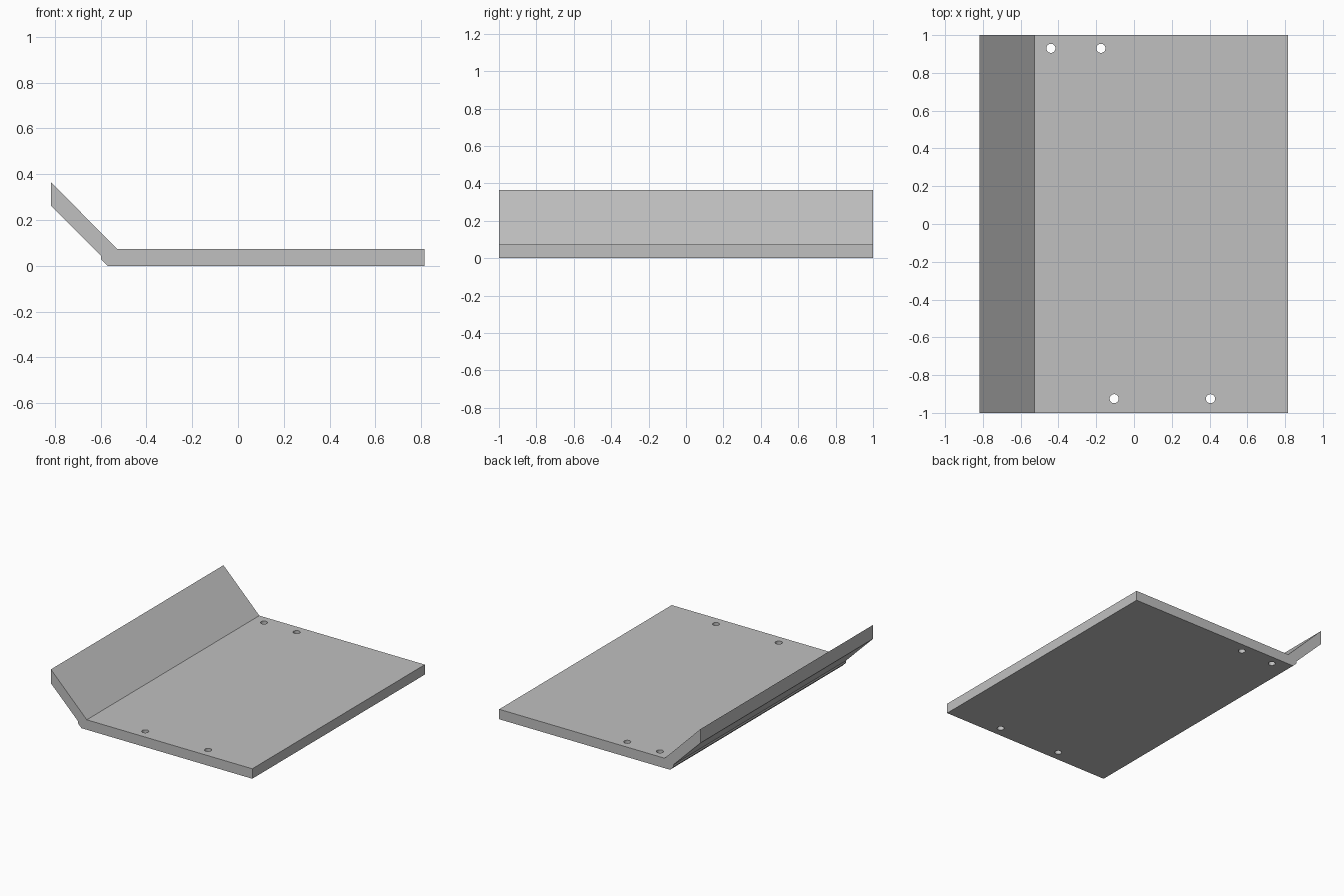
import bpy
import bmesh

cube = bpy.data.objects.get("Cube")
if cube:
    bpy.data.objects.remove(cube)

grey = bpy.data.materials.new("plain grey")
grey.use_nodes = True
colour = (0.53, 0.53, 0.53, 1)
grey.diffuse_color = colour
grey.node_tree.nodes["Principled BSDF"].inputs["Base Color"].default_value = colour

HALF_LENGTH = 1.0
HOLE_RADIUS = 0.024


def extruded_profile(name, points, half):
    """Sweep an x-z outline along y into a solid."""
    bm = bmesh.new()
    face = bm.faces.new([bm.verts.new((x, -half, z)) for x, z in points])
    swept = bmesh.ops.extrude_face_region(bm, geom=[face])
    moved = [g for g in swept["geom"] if isinstance(g, bmesh.types.BMVert)]
    bmesh.ops.translate(bm, verts=moved, vec=(0, 2 * half, 0))
    bmesh.ops.recalc_face_normals(bm, faces=bm.faces)
    mesh = bpy.data.meshes.new(name)
    bm.to_mesh(mesh)
    bm.free()
    mesh.materials.append(grey)
    obj = bpy.data.objects.new(name, mesh)
    bpy.context.collection.objects.link(obj)
    return obj


# Flat plate with an upturned lip and a small step under the bend
plate = extruded_profile("bent_plate", [
    (-0.818, 0.365), (-0.818, 0.263), (-0.598, 0.044), (-0.598, 0.028),
    (-0.57, 0), (0.816, 0), (0.816, 0.073), (-0.527, 0.073),
], HALF_LENGTH)

# Two screw holes at the back and two at the front
for i, (x, y) in enumerate([(-0.44, 0.93), (-0.175, 0.93),
                            (-0.105, -0.925), (0.405, -0.925)]):
    bpy.ops.mesh.primitive_cylinder_add(vertices=32, radius=HOLE_RADIUS,
                                        depth=0.4, location=(x, y, 0.04))
    cutter = bpy.context.object
    cutter.name = f"hole_cutter_{i + 1}"
    cutter.data.materials.append(grey)
    cutter.hide_render = True
    cutter.hide_set(True)
    cut = plate.modifiers.new(f"screw_hole_{i + 1}", "BOOLEAN")
    cut.operation = "DIFFERENCE"
    cut.solver = "EXACT"
    cut.object = cutter

# Bake the holes in, remove the cutters and smooth only the hole walls
bpy.ops.object.select_all(action="DESELECT")
plate.select_set(True)
bpy.context.view_layer.objects.active = plate
for modifier in list(plate.modifiers):
    cutter = modifier.object
    bpy.ops.object.modifier_apply(modifier=modifier.name)
    bpy.data.objects.remove(cutter)
bpy.ops.object.shade_smooth_by_angle(angle=0.5)
